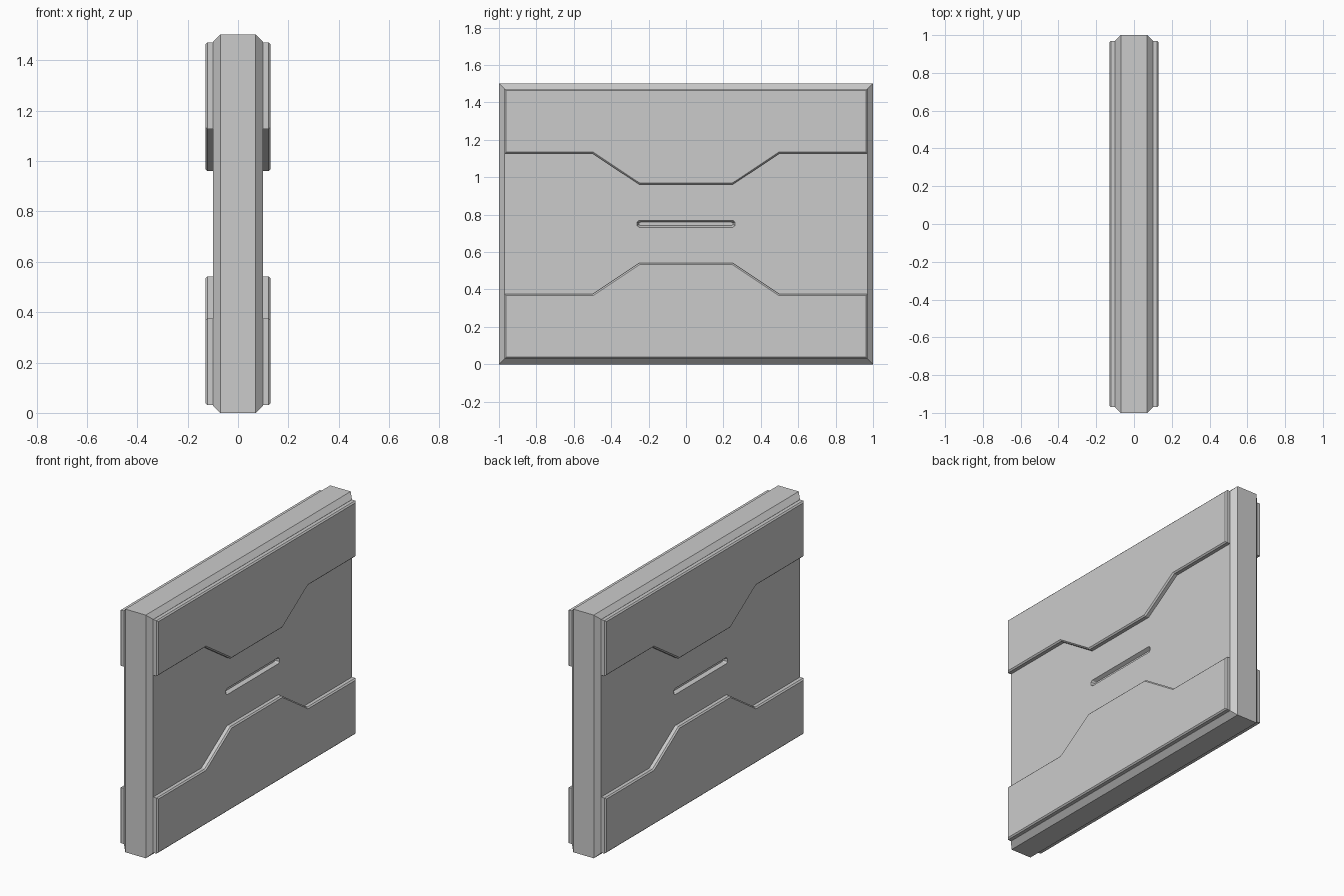
import bpy, bmesh

if "Cube" in bpy.data.objects:
    bpy.data.objects.remove(bpy.data.objects["Cube"])

H = 1.502
MID = H / 2


def new_object(name, bm):
    bmesh.ops.recalc_face_normals(bm, faces=bm.faces)
    mesh = bpy.data.meshes.new(name)
    bm.to_mesh(mesh)
    bm.free()
    obj = bpy.data.objects.new(name, mesh)
    bpy.context.collection.objects.link(obj)
    return obj


def loft(name, rings):
    """Skin matching (x, [(y, z), ...]) outlines and cap both ends."""
    bm = bmesh.new()
    loops = [[bm.verts.new((x, y, z)) for y, z in pts] for x, pts in rings]
    n = len(loops[0])
    for a, b in zip(loops, loops[1:]):
        for i in range(n):
            j = (i + 1) % n
            bm.faces.new((a[i], a[j], b[j], b[i]))
    bm.faces.new(loops[0])
    bm.faces.new(loops[-1])
    return new_object(name, bm)


def rect(inset):
    y, a, b = 1 - inset, inset, H - inset
    return [(-y, a), (y, a), (y, b), (-y, b)]


def slot(inset):
    y, h = 0.262 - inset, 0.019 - inset
    k = y - 0.012 + inset * 0.4
    return [(y, MID - h * .5), (y, MID + h * .5), (k, MID + h), (-k, MID + h),
            (-y, MID + h * .5), (-y, MID - h * .5), (-k, MID - h), (k, MID - h)]


# Chamfered slab
body = loft("barrier_body", [(-0.1, rect(0.03)), (-0.07, rect(0)),
                             (0.07, rect(0)), (0.1, rect(0.03))])

# Tapered slot recessed into each face
for s in (-1, 1):
    cutter = loft("slot_cutter", [(s * 0.078, slot(0.0105)), (s * 0.1, slot(0)),
                                  (s * 0.15, slot(0))])
    cutter.hide_render = True
    mod = body.modifiers.new("slot", "BOOLEAN")
    mod.operation = "DIFFERENCE"
    mod.solver = "EXACT"
    mod.object = cutter
    bpy.context.view_layer.objects.active = body
    bpy.ops.object.modifier_apply(modifier=mod.name)
    bpy.data.objects.remove(cutter)

# Raised armour plates with a bevelled outer rim, upper and lower on each face
PLATE = [(-0.97, 0.031), (0.97, 0.031), (0.97, 0.375), (0.5, 0.375),
         (0.25, 0.541), (-0.25, 0.541), (-0.5, 0.375), (-0.97, 0.375)]


def plate(name, side, upper):
    bm = bmesh.new()
    base = bm.faces.new([bm.verts.new((side * 0.1, y, H - z if upper else z))
                         for y, z in PLATE])
    ext = bmesh.ops.extrude_face_region(bm, geom=[base], use_keep_orig=True)["geom"]
    bmesh.ops.translate(bm, vec=(side * 0.03, 0, 0),
                        verts=[v for v in ext if isinstance(v, bmesh.types.BMVert)])
    bmesh.ops.recalc_face_normals(bm, faces=bm.faces)
    rim = [e for e in bm.edges if all(abs(v.co.x) > 0.12 for v in e.verts)]
    bmesh.ops.bevel(bm, geom=rim, offset=0.008, segments=1, profile=0.5,
                    affect="EDGES")
    new_object(name, bm)


for side, label in ((-1, "left"), (1, "right")):
    plate(f"upper_plate_{label}", side, True)
    plate(f"lower_plate_{label}", side, False)
